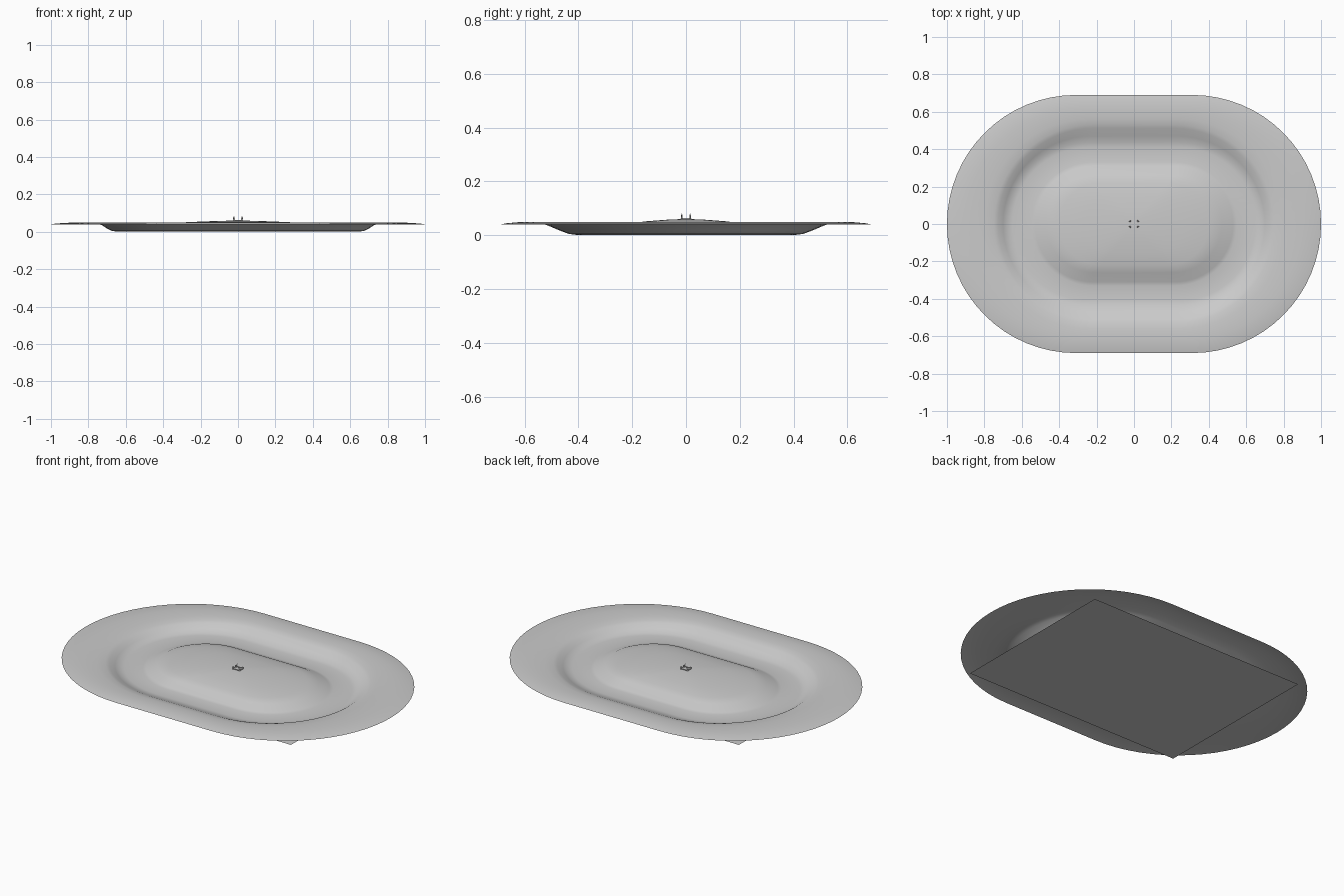
import bpy, bmesh, math

cube = bpy.data.objects.get("Cube")
if cube:
    bpy.data.objects.remove(cube, do_unlink=True)


def material(name, rgb):
    mat = bpy.data.materials.new(name)
    mat.use_nodes = True
    mat.diffuse_color = (*rgb, 1)
    mat.node_tree.nodes["Principled BSDF"].inputs["Base Color"].default_value = (*rgb, 1)
    return mat


grey = material("light grey", (0.6, 0.6, 0.6))


def add_object(name, bm, smooth=False):
    mesh = bpy.data.meshes.new(name)
    bm.to_mesh(mesh)
    bm.free()
    mesh.materials.append(grey)
    obj = bpy.data.objects.new(name, mesh)
    bpy.context.collection.objects.link(obj)
    if smooth:
        bpy.ops.object.select_all(action='DESELECT')
        obj.select_set(True)
        bpy.context.view_layer.objects.active = obj
        bpy.ops.object.shade_smooth_by_angle(angle=math.radians(50))
    return obj


def oval_ring(bm, a, b, z, steps=32):
    """Rounded oval: two half circles of radius b joined by straight sides."""
    ring = []
    for side, start in ((1, -math.pi / 2), (-1, math.pi / 2)):
        for i in range(steps + 1):
            t = start + math.pi * i / steps
            ring.append(bm.verts.new((side * (a - b) + b * math.cos(t), b * math.sin(t), z)))
    return ring


# Dish: one sheet from the rim, down the wall, over the floor to the central mound
profile = [
    (1.0, 0.69, 0.040), (0.97, 0.665, 0.045), (0.90, 0.62, 0.049),
    (0.80, 0.56, 0.047), (0.75, 0.53, 0.042), (0.727, 0.512, 0.036),
    (0.70, 0.47, 0.018), (0.675, 0.435, 0.005), (0.65, 0.41, 0.002),
    (0.55, 0.33, 0.002), (0.53, 0.31, 0.006), (0.47, 0.26, 0.032),
    (0.40, 0.22, 0.042), (0.27, 0.15, 0.052), (0.12, 0.07, 0.058),
]
bm = bmesh.new()
rings = [oval_ring(bm, *p) for p in profile]
for outer, inner in zip(rings, rings[1:]):
    for i in range(len(outer)):
        j = (i + 1) % len(outer)
        bm.faces.new((outer[i], outer[j], inner[j], inner[i]))
peak = bm.verts.new((0, 0, 0.061))
last = rings[-1]
for i in range(len(last)):
    bm.faces.new((last[i], last[(i + 1) % len(last)], peak))
add_object("dish", bm, smooth=True)

# Flat rectangular sheet underneath
bm = bmesh.new()
bm.faces.new([bm.verts.new((x * 0.71, y * 0.52, 0))
              for x, y in ((-1, -1), (-1, 1), (1, 1), (1, -1))])
add_object("base_sheet", bm)

# Tiny square ornament on the peak: a low frame with leaning prongs
bm = bmesh.new()
for k in range(4):
    t = k * math.pi / 2
    c, s = math.cos(t), math.sin(t)

    def spin(x, y, z):
        return bm.verts.new((1.4 * (x * c - y * s), x * s + y * c, z))

    for x in (-0.014, 0.014):
        foot = [spin(x + dx, 0.017 + dy, 0.058)
                for dx, dy in ((-0.004, -0.003), (0.004, -0.003), (0, 0.004))]
        tip = spin(x * 1.3, 0.012, 0.082 if x > 0 else 0.074)
        for i in range(3):
            bm.faces.new((foot[i], foot[(i + 1) % 3], tip))
    bar = [spin(x, y, z) for x, y, z in (
        (-0.018, 0.017, 0.058), (0.018, 0.017, 0.058),
        (0.018, 0.017, 0.064), (-0.018, 0.017, 0.064))]
    bm.faces.new(bar)
bmesh.ops.recalc_face_normals(bm, faces=bm.faces)
add_object("centre_ornament", bm)
